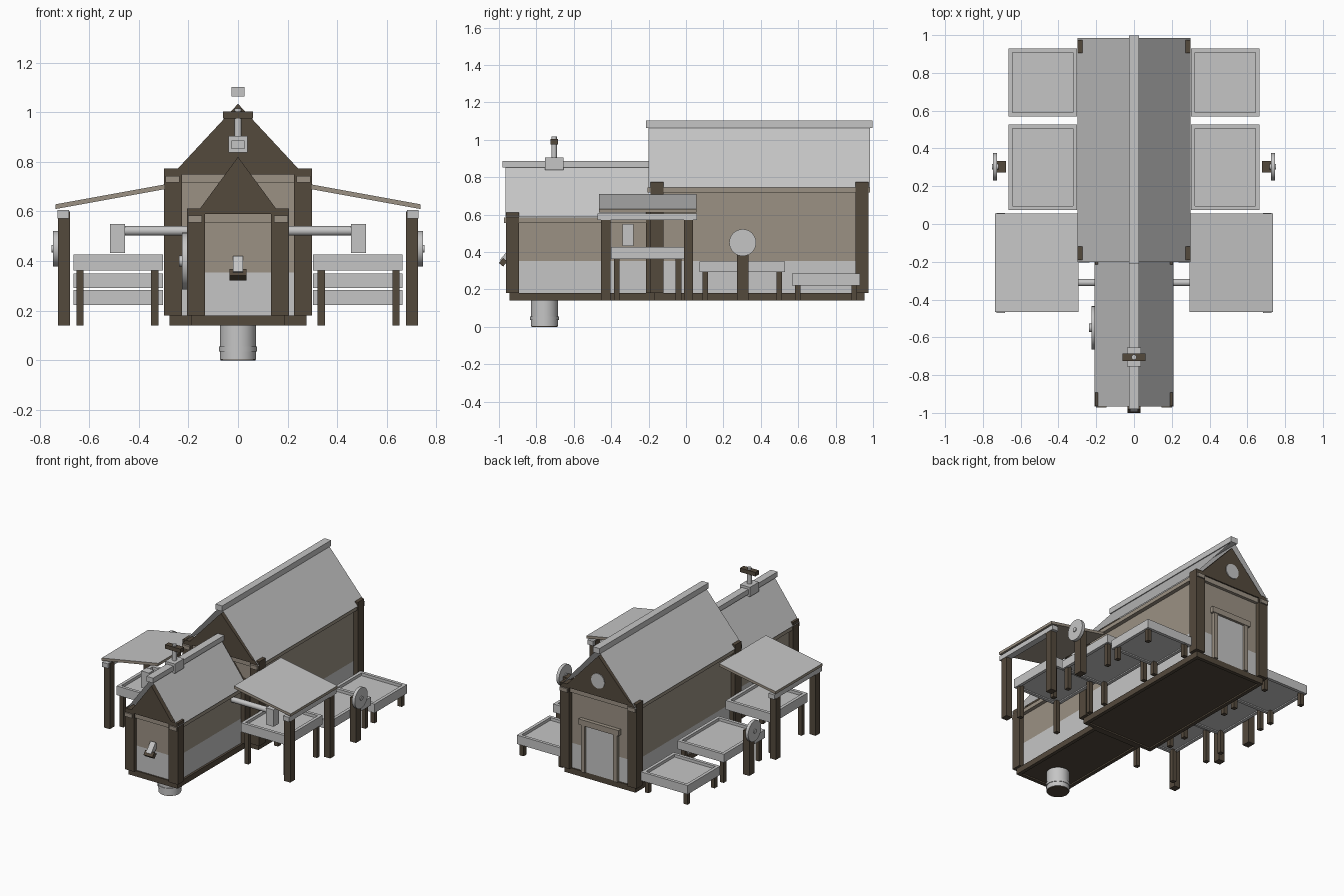
import bpy, bmesh, math
from mathutils import Matrix, Vector

if "Cube" in bpy.data.objects:
    bpy.data.objects.remove(bpy.data.objects["Cube"])


def material(name, rgb):
    m = bpy.data.materials.new(name)
    m.diffuse_color = (*rgb, 1)
    m.use_nodes = True
    m.node_tree.nodes["Principled BSDF"].inputs["Base Color"].default_value = m.diffuse_color
    return m


LIGHT = material("light grey", (0.56, 0.56, 0.56))
BEIGE = material("beige plaster", (0.33, 0.285, 0.23))
DARK = material("dark timber", (0.088, 0.067, 0.046))


def finish(name, bm, *mats):
    bmesh.ops.recalc_face_normals(bm, faces=bm.faces)
    me = bpy.data.meshes.new(name)
    bm.to_mesh(me)
    bm.free()
    for m in mats:
        me.materials.append(m)
    ob = bpy.data.objects.new(name, me)
    bpy.context.collection.objects.link(ob)
    return ob


def add_box(bm, x, y, z):
    c = [(a + b) / 2 for a, b in (x, y, z)]
    s = [abs(b - a) for a, b in (x, y, z)]
    bmesh.ops.create_cube(bm, size=1, matrix=Matrix.Translation(c) @ Matrix.Diagonal((*s, 1)))


def box(name, x, y, z, mat):
    bm = bmesh.new()
    add_box(bm, x, y, z)
    return finish(name, bm, mat)


def cyl(name, c, r, depth, axis, mat, n=32):
    bm = bmesh.new()
    rot = Vector((0, 0, 1)).rotation_difference(Vector(axis)).to_matrix().to_4x4()
    bmesh.ops.create_cone(bm, cap_ends=True, segments=n, radius1=r, radius2=r,
                          depth=depth, matrix=Matrix.Translation(c) @ rot)
    for f in bm.faces:
        f.smooth = len(f.verts) == 4
    for e in bm.edges:
        e.smooth = all(f.smooth for f in e.link_faces)
    return finish(name, bm, mat)


def prism(name, profile, y0, y1, mat):
    """Extrude an x-z profile along y."""
    bm = bmesh.new()
    f = bm.faces.new([bm.verts.new((x, y0, z)) for x, z in profile])
    g = bmesh.ops.extrude_face_region(bm, geom=[f])
    bmesh.ops.translate(bm, vec=(0, y1 - y0, 0),
                        verts=[v for v in g["geom"] if isinstance(v, bmesh.types.BMVert)])
    return finish(name, bm, mat)


def house(label, base, wall, post, y0, y1, top, post_top, eave, ridge, gable, roof_y, beam_y):
    """One gabled volume: sill, walls, posts, eaves, gables, roof, ridge."""
    # sill frame with a recessed floor
    bm = bmesh.new()
    for s in (-1, 1):
        add_box(bm, (s * base, s * (base - 0.025)), (y0 + 0.02, y1 - 0.02), (0.14, 0.18))
    for y in (y0 + 0.02, y1 - 0.045):
        add_box(bm, (0.025 - base, base - 0.025), (y, y + 0.025), (0.14, 0.18))
    add_box(bm, (0.025 - base, base - 0.025), (y0 + 0.045, y1 - 0.045), (0.15, 0.18))
    finish(label + "_sill", bm, DARK)
    # two-tone walls
    wy = (y0 + 0.03, y1 - 0.03)
    box(label + "_lower_wall", (-wall, wall), wy, (0.18, 0.353), LIGHT)
    box(label + "_upper_wall", (-wall, wall), wy, (0.353, top), BEIGE)
    # corner posts and eave beams
    for s in (-1, 1):
        for y in (y0, y1 - 0.07):
            box(label + "_post", (s * post, s * (post - 0.072)), (y, y + 0.07), (0.18, post_top), DARK)
        box(label + "_eave_beam", (s * (post - 0.005), s * (wall - 0.03)), beam_y, (top, top + 0.027), BEIGE)
    # end beams and gables
    for y, d in ((y0, 0.03), (y1, -0.03)):
        box(label + "_end_beam", (0.07 - post, post - 0.07), (y + d * 0.3, y + d), (top, top + 0.033), BEIGE)
        gx, gz = gable
        prism(label + "_gable", [(-gx, top + 0.033), (gx, top + 0.033), (0, gz)], y, y + d, DARK)
    # thin roof sheet
    bm = bmesh.new()
    ex, ez = eave
    rows = [[bm.verts.new((x, y, z)) for y in roof_y] for x, z in ((-ex, ez), (0, ridge), (ex, ez))]
    for a, b in zip(rows, rows[1:]):
        bm.faces.new((a[0], a[1], b[1], b[0]))
    finish(label + "_roof", bm, LIGHT)


house("hall", 0.277, 0.265, 0.298, -0.19, 0.975, 0.717, 0.773, (0.298, 0.745), 1.085,
      (0.264, 1.034), (-0.2, 0.985), (-0.205, 0.985))
house("annex", 0.19, 0.175, 0.206, -0.963, -0.145, 0.556, 0.611, (0.208, 0.587), 0.868,
      (0.17, 0.82), (-0.965, -0.2), (-0.972, -0.15))
box("hall_ridge", (-0.026, 0.026), (-0.213, 0.997), (1.063, 1.102), LIGHT)
box("annex_ridge", (-0.026, 0.026), (-0.98, -0.19), (0.852, 0.887), LIGHT)

# back door and round gable window
box("door", (-0.11, 0.11), (0.94, 0.955), (0.18, 0.51), LIGHT)
for s in (-1, 1):
    box("door_jamb", (s * 0.11, s * 0.14), (0.94, 0.968), (0.18, 0.51), BEIGE)
box("door_lintel", (-0.155, 0.155), (0.94, 0.972), (0.51, 0.55), BEIGE)
cyl("gable_window", (0, 0.974, 0.86), 0.052, 0.012, (0, 1, 0), LIGHT, 20)

# valve on the annex ridge
box("valve_body", (-0.038, 0.038), (-0.755, -0.655), (0.837, 0.904), LIGHT)
cyl("valve_stem", (0, -0.705, 0.94), 0.015, 0.09, (0, 0, 1), LIGHT, 16)
box("valve_handle", (-0.06, 0.06), (-0.725, -0.685), (0.975, 1.003), DARK)
cyl("valve_cap", (0, -0.705, 1.009), 0.014, 0.014, (0, 0, 1), LIGHT, 16)

# drain pipe under the annex
cyl("drain_pipe", (0, -0.757, 0.072), 0.073, 0.136, (0, 0, 1), LIGHT)
cyl("drain_collar", (0, -0.757, 0.046), 0.077, 0.02, (0, 0, 1), LIGHT)
cyl("drain_opening", (0, -0.757, 0.002), 0.07, 0.004, (0, 0, 1), DARK)

# tilted spout on the front wall
for name, w, c, size, mat in (("spout", 0.02, (0, -0.955, 0.378), (0.035, 0.08), LIGHT),
                              ("spout_mouth", 0.035, (0, -0.978, 0.345), (0.03, 0.035), DARK)):
    ob = box(name, (-w, w), (-size[0] / 2, size[0] / 2), (-size[1] / 2, size[1] / 2), mat)
    ob.location = c
    ob.rotation_euler = (math.radians(-40), 0, 0)

# wheel on the left annex wall
cyl("annex_wheel", (-0.214, -0.55, 0.4), 0.115, 0.022, (1, 0, 0), LIGHT)
cyl("annex_wheel_hub", (-0.205, -0.55, 0.4), 0.022, 0.066, (1, 0, 0), LIGHT, 16)


def tray(s, y0, y1, z0, z1):
    """Open tray on four legs."""
    x0, x1, t = 0.302, 0.664, 0.022
    bm = bmesh.new()
    add_box(bm, (s * (x0 + t), s * (x1 - t)), (y0 + t, y1 - t), (z0 + 0.008, z1 - 0.02))
    for a, b in ((x0, x0 + t), (x1 - t, x1)):
        add_box(bm, (s * a, s * b), (y0, y1), (z0, z1))
    for a in (y0, y1 - t):
        add_box(bm, (s * (x0 + t), s * (x1 - t)), (a, a + t), (z0, z1))
    finish("tray", bm, LIGHT)
    for x in (0.32, 0.622):
        for y in (y0 + 0.015, y1 - 0.045):
            box("tray_leg", (s * x, s * (x + 0.03)), (y, y + 0.03), (0.14, z0 + 0.01), DARK)


for s in (-1, 1):
    # stepped trays
    tray(s, -0.40, -0.01, 0.363, 0.427)
    tray(s, 0.073, 0.528, 0.292, 0.350)
    tray(s, 0.568, 0.93, 0.222, 0.284)
    # sloping canopy, beige with a light top
    ob = prism("canopy", [(s * 0.735, 0.61), (s * 0.295, 0.69), (s * 0.295, 0.709), (s * 0.735, 0.629)],
               -0.465, 0.055, BEIGE)
    ob.data.materials.append(LIGHT)
    for p in ob.data.polygons:
        p.material_index = int(p.normal.z > 0.7)
    # canopy beam and posts
    box("canopy_beam", (s * 0.682, s * 0.727), (-0.472, 0.058), (0.572, 0.605), LIGHT)
    for y in (-0.455, -0.012):
        box("canopy_post", (s * 0.678, s * 0.725), (y, y + 0.05), (0.14, 0.6), DARK)
    # feed pipe and its outlet
    cyl("feed_pipe", (s * 0.315, -0.31, 0.522), 0.019, 0.29, (1, 0, 0), LIGHT, 20)
    box("feed_outlet", (s * 0.455, s * 0.515), (-0.34, -0.282), (0.432, 0.55), LIGHT)
    # hand wheel on a post
    box("wheel_post", (s * 0.678, s * 0.725), (0.273, 0.333), (0.14, 0.45), DARK)
    cyl("hand_wheel", (s * 0.735, 0.303, 0.45), 0.072, 0.022, (1, 0, 0), LIGHT)
    cyl("hand_wheel_hub", (s * 0.735, 0.303, 0.45), 0.015, 0.034, (1, 0, 0), LIGHT, 16)
